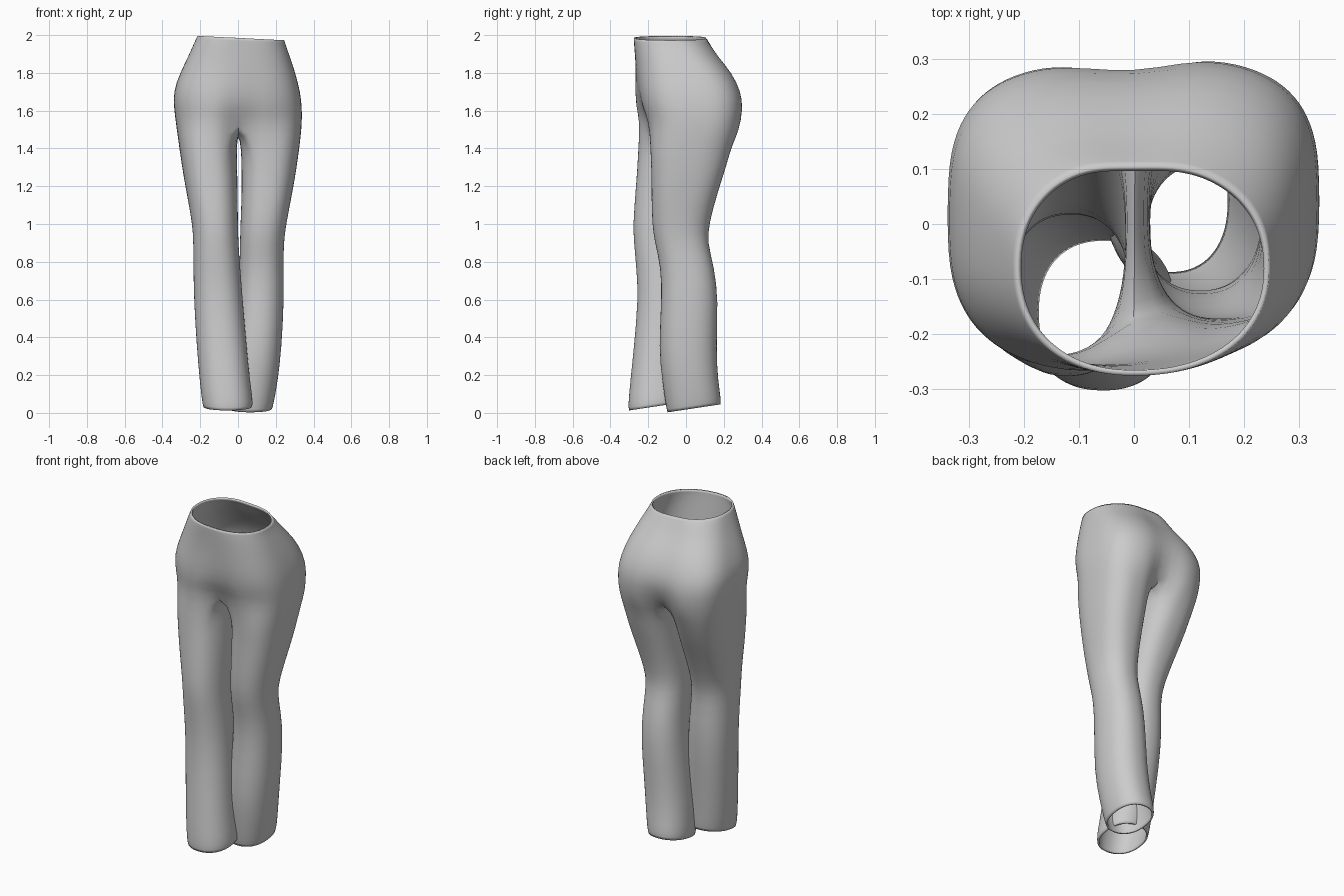
import bpy, bmesh, math

cube = bpy.data.objects.get("Cube")
if cube:
    bpy.data.objects.remove(cube, do_unlink=True)

OUTER = 25   # columns from the front centre round the hip to the back centre
INNER = 9    # columns along the inside of each leg

# Torso half sections: height, half width, front y, back y
TORSO = {
    1: [(1.985, .247, -.277, .115), (1.96, .252, -.276, .13), (1.89, .274, -.27, .172),
        (1.8, .304, -.262, .25), (1.7, .33, -.254, .297), (1.61, .34, -.236, .31),
        (1.52, .338, -.21, .29)],
    -1: [(1.985, .215, -.277, .115), (1.96, .227, -.276, .13), (1.89, .262, -.27, .168),
         (1.8, .307, -.268, .24), (1.7, .344, -.275, .286), (1.61, .339, -.272, .3),
         (1.52, .327, -.26, .28)],
}
# Centre creases, front and back, for each torso section
CREASE = [(0, .01), (0, .008), (0, .008), (0, .01), (.006, .014), (.02, .025), (.055, .075)]

# Leg sections: height, inner x, outer x, front y, back y
LEGS = {
    1: [(1.41, .016, .326, -.19, .242), (1.3, .018, .311, -.184, .212),
        (1.18, .02, .291, -.183, .172), (1.0, .013, .255, -.181, .121),
        (.9, .01, .242, -.165, .114), (.77, .008, .241, -.133, .15),
        (.6, -.004, .244, -.129, .172), (.34, -.028, .231, -.146, .16),
        (.17, -.045, .211, -.126, .17), (.03, -.056, .19, -.106, .186),
        (.003, -.05, .181, -.098, .182)],
    -1: [(1.41, -.006, -.312, -.253, .232), (1.3, -.004, -.296, -.258, .188),
         (1.18, -.002, -.276, -.267, .128), (1.0, 0, -.241, -.281, .05),
         (.9, .002, -.237, -.276, .025), (.77, .012, -.236, -.263, .03),
         (.6, .025, -.234, -.253, .032), (.34, .047, -.218, -.277, .005),
         (.17, .064, -.203, -.295, -.01), (.04, .08, -.191, -.307, -.015),
         (.013, .075, -.184, -.302, -.02)],
}


def power(value, exponent):
    """Signed power used by the rounded-box sections."""
    return math.copysign(abs(value) ** exponent, value)


def section(angle, cx, rx, front, back, n):
    """Point of a rounded section; the angle runs from the front to the back."""
    x = cx + rx * power(math.cos(angle), 2 / n)
    y = (front + back) / 2 + (back - front) / 2 * power(math.sin(angle), 2 / n)
    return x, y


bm = bmesh.new()


def skin(upper, lower, closed=False):
    """Join two rows of vertices with quads."""
    count = len(upper)
    for i in range(count if closed else count - 1):
        j = (i + 1) % count
        bm.faces.new((upper[i], upper[j], lower[j], lower[i]))


# Hips: two half shells that share the centre vertices
halves = {1: [], -1: []}
for row, (front_in, back_in) in enumerate(CREASE):
    front_mid = back_mid = None
    for side in (1, -1):
        z, width, front, back = TORSO[side][row]
        points = []
        for i in range(OUTER):
            angle = math.pi * (i / (OUTER - 1) - .5)
            # Fuller at the seat than at the front
            squareness = 2.2 + min(row, 4) * (.15 if angle < 0 else .25)
            x, y = section(angle, 0, width, front, back, squareness)
            fade = math.exp(-(x / .08) ** 2)
            y += fade * (front_in if angle < 0 else -back_in)
            tilt = -.05 * side * x if row < 2 else 0
            tilt -= .12 * y if row == len(CREASE) - 1 else 0
            points.append((side * x, y, z + tilt))
        if side == 1:
            ring = [bm.verts.new(p) for p in points]
            front_mid, back_mid = ring[0], ring[-1]
        else:
            front_mid.co.y = (front_mid.co.y + points[0][1]) / 2
            back_mid.co.y = (back_mid.co.y + points[-1][1]) / 2
            ring = [front_mid] + [bm.verts.new(p) for p in points[1:-1]] + [back_mid]
        if halves[side]:
            skin(halves[side][-1], ring)
        halves[side].append(ring)

# Crotch seam: sagging line from the back centre to the front centre
hip = halves[1][-1]
seam = []
for i in range(1, INNER + 1):
    t = i / (INNER + 1)
    co = hip[-1].co.lerp(hip[0].co, t)
    co.z -= .035 * math.sin(math.pi * t)
    seam.append(bm.verts.new(co))

# Legs: closed rings lofted from the hip half and the seam down to the hem
SPAN = math.radians(125)
angles = [SPAN * (2 * i / (OUTER - 1) - 1) for i in range(OUTER)]
angles += [SPAN + (2 * math.pi - 2 * SPAN) * i / (INNER + 1) for i in range(1, INNER + 1)]
for side in (1, -1):
    above = halves[side][-1] + seam
    for z, x_in, x_out, front, back in LEGS[side]:
        cx, rx = (x_in + x_out) / 2, (x_out - x_in) / 2
        ring = []
        for angle in angles:
            x, y = section(angle, cx, rx, front, back, 2.5 if z > 1.1 else 2.25)
            lift = .15 * (y - front) if z < .1 else 0
            ring.append(bm.verts.new((x, y, z + lift)))
        skin(above, ring, closed=True)
        above = ring

bmesh.ops.recalc_face_normals(bm, faces=bm.faces)
# Make the shell face outwards
bm.faces.ensure_lookup_table()
probe = max(bm.faces, key=lambda f: f.calc_center_median().x)
if probe.normal.x < 0:
    bmesh.ops.reverse_faces(bm, faces=bm.faces)

mesh = bpy.data.meshes.new("trousers")
bm.to_mesh(mesh)
bm.free()
trousers = bpy.data.objects.new("trousers", mesh)
bpy.context.collection.objects.link(trousers)

# Plain grey cloth
cloth = bpy.data.materials.new("grey cloth")
cloth.use_nodes = True
grey = (.6, .6, .6, 1)
cloth.diffuse_color = grey
cloth.node_tree.nodes["Principled BSDF"].inputs["Base Color"].default_value = grey
mesh.materials.append(cloth)

# Soft surface with a thin cloth wall
smooth = trousers.modifiers.new("smooth", "SUBSURF")
smooth.levels = smooth.render_levels = 1
wall = trousers.modifiers.new("cloth thickness", "SOLIDIFY")
wall.thickness = .01
wall.offset = -1

bpy.context.view_layer.objects.active = trousers
trousers.select_set(True)
bpy.ops.object.shade_smooth_by_angle(angle=math.radians(60))
